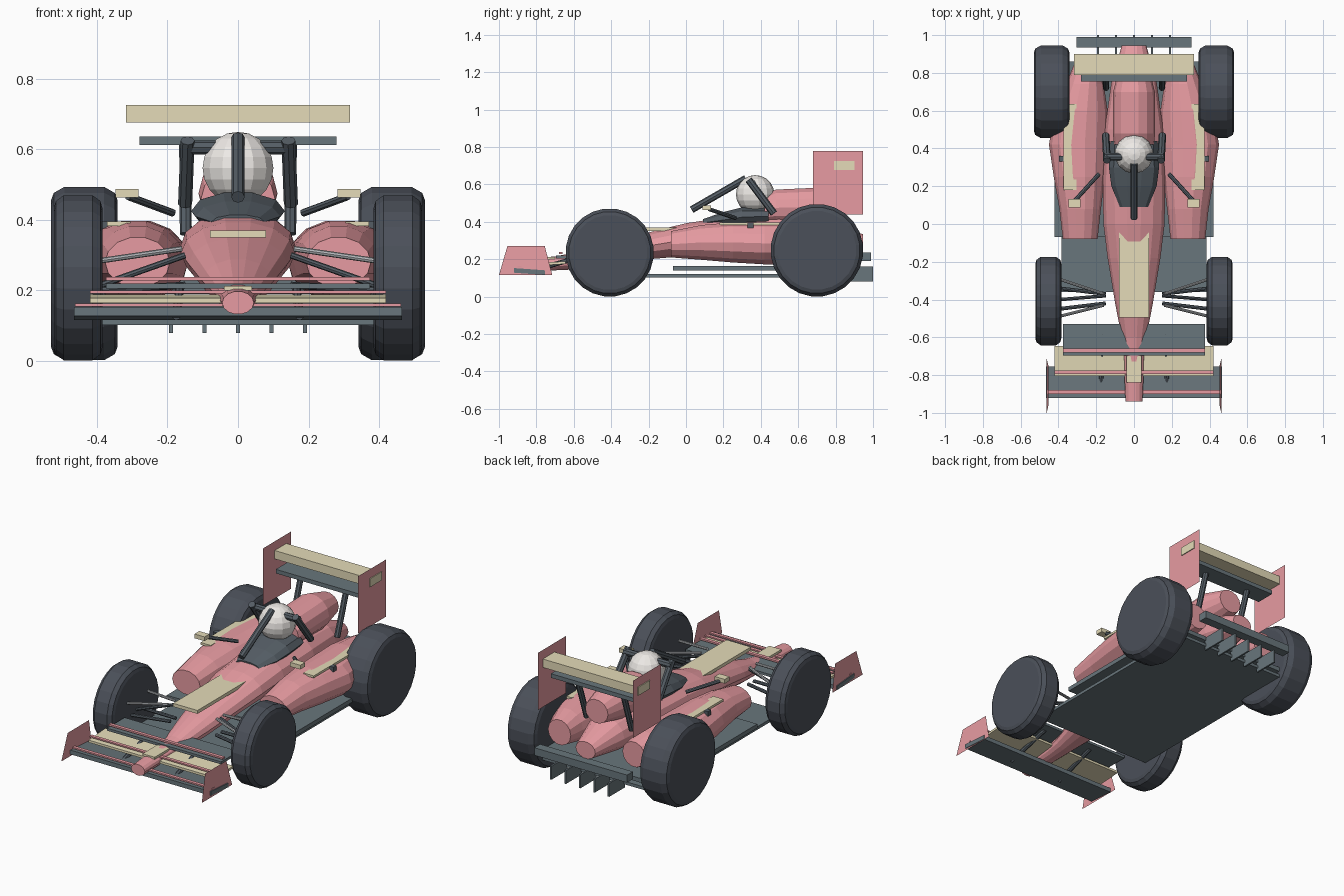
import bpy, bmesh, math
from mathutils import Vector

if "Cube" in bpy.data.objects:
    bpy.data.objects.remove(bpy.data.objects["Cube"])


def material(name, rgb):
    m = bpy.data.materials.new(name)
    m.diffuse_color = (*rgb, 1)
    m.use_nodes = True
    m.node_tree.nodes["Principled BSDF"].inputs["Base Color"].default_value = m.diffuse_color
    return m


RED = material("red_paint", (0.80, 0.33, 0.36))
CREAM = material("cream_paint", (0.78, 0.71, 0.48))
DARK = material("dark_carbon", (0.09, 0.11, 0.13))
FLOOR = material("floor_carbon", (0.14, 0.18, 0.20))
RUBBER = material("rubber", (0.07, 0.08, 0.10))
WHITE = material("helmet_white", (0.85, 0.82, 0.79))
STEEL = material("steel", (0.45, 0.47, 0.49))


def finish(name, bm, mat):
    bmesh.ops.recalc_face_normals(bm, faces=bm.faces)
    me = bpy.data.meshes.new(name)
    bm.to_mesh(me)
    bm.free()
    me.materials.append(mat)
    ob = bpy.data.objects.new(name, me)
    bpy.context.collection.objects.link(ob)
    return ob


def box(name, x, y, z, mat, tilt=0):
    """Box from (min, max) ranges; tilt raises the rear edge."""
    bm = bmesh.new()
    bmesh.ops.create_cube(bm, size=1)
    for v in bm.verts:
        t = v.co.y
        v.co = Vector([r[0] + (c + 0.5) * (r[1] - r[0]) for c, r in zip(v.co, (x, y, z))])
        v.co.z += t * tilt
    return finish(name, bm, mat)


def loft(name, sections, mat, x=None, sides=14):
    """Ellipse sections along y: (y, half width, centre z, half height[, centre x])."""
    bm = bmesh.new()
    rings = []
    for s in sections:
        cx = s[4] * x if x else 0
        rings.append([bm.verts.new((cx + s[1] * math.cos(a), s[0], s[2] + s[3] * math.sin(a)))
                      for a in (2 * math.pi * i / sides for i in range(sides))])
    for a, b in zip(rings, rings[1:]):
        for i in range(sides):
            j = (i + 1) % sides
            bm.faces.new((a[i], a[j], b[j], b[i]))
    bm.faces.new(rings[0])
    bm.faces.new(rings[-1])
    return finish(name, bm, mat)


def rod(name, p, q, r, mat, sides=8):
    p, q = Vector(p), Vector(q)
    bm = bmesh.new()
    bmesh.ops.create_cone(bm, cap_ends=True, segments=sides, radius1=r, radius2=r, depth=(q - p).length)
    ob = finish(name, bm, mat)
    ob.location = (p + q) / 2
    ob.rotation_euler = (q - p).to_track_quat('Z', 'Y').to_euler()
    return ob


def wheel(name, side, x0, x1, y, r):
    """Solid tyre turned around the x axis."""
    w, n = x1 - x0, 24
    prof = [(0, .85), (.04, .93), (.2, 1), (.8, 1), (.96, .93), (1, .85)]
    bm = bmesh.new()
    rings = [[bm.verts.new((side * (x0 + t * w), y + k * r * math.cos(a), r + k * r * math.sin(a)))
              for a in (2 * math.pi * (i + .5) / n for i in range(n))] for t, k in prof]
    for a, b in zip(rings, rings[1:]):
        for i in range(n):
            bm.faces.new((a[i], a[(i + 1) % n], b[(i + 1) % n], b[i]))
    bm.faces.new(rings[0])
    bm.faces.new(rings[-1])
    return finish(name, bm, RUBBER)


def plate(name, pts, mat):
    bm = bmesh.new()
    bm.faces.new([bm.verts.new(p) for p in pts])
    return finish(name, bm, mat)


# Main body with nose, and engine cover
loft("body", [(-.94, .045, .165, .033), (-.70, .055, .178, .038), (-.60, .065, .19, .046),
              (-.42, .10, .225, .065), (-.18, .14, .275, .075), (0, .162, .305, .09),
              (.2, .165, .32, .105), (.5, .155, .32, .115), (.75, .12, .31, .10),
              (.945, .065, .285, .05)], RED)
loft("engine_cover", [(.42, .105, .46, .085), (.48, .112, .475, .10), (.70, .11, .48, .105),
                      (.84, .075, .475, .07)], RED)
loft("cockpit_surround", [(.09, .075, .395, .02), (.20, .12, .41, .045), (.30, .133, .425, .055),
                          (.44, .125, .43, .05)], DARK, sides=10)
box("nose_panel", (-.08, .08), (-.495, 0), (.35, .37), CREAM)
box("nose_tip_panel", (-.04, .04), (-.84, -.70), (.20, .213), CREAM)

# Helmet
bm = bmesh.new()
bmesh.ops.create_uvsphere(bm, u_segments=14, v_segments=10, radius=.103)
for v in bm.verts:
    v.co += Vector((0, .37, .547))
finish("helmet", bm, WHITE)

# Halo centre and cross bar
rod("halo_pillar", (0, .03, .465), (0, .32, .632), .019, DARK)
rod("halo_crossbar", (-.155, .355, .605), (.155, .355, .605), .02, DARK)

# Floors and diffuser
box("lower_floor", (-.385, .385), (-.36, .86), (.102, .12), FLOOR)
box("upper_floor", (-.42, .42), (-.07, .86), (.14, .165), FLOOR)
box("rear_crash_beam", (-.305, .305), (.935, .99), (.19, .235), FLOOR)
for i in range(-2, 3):
    box("diffuser_fence", (i * .095 - .005, i * .095 + .005), (.85, 1), (.08, .16), FLOOR)

# Front wing elements, each with a red trim strip
box("front_wing_main", (-.465, .465), (-.92, -.755), (.122, .147), FLOOR, -.012)
box("front_wing_strip_low", (-.462, .462), (-.9, -.88), (.155, .163), RED)
box("front_wing_flap", (-.42, .42), (-.805, -.645), (.17, .184), CREAM, .01)
box("front_wing_strip_mid", (-.42, .42), (-.795, -.775), (.192, .2), RED)
box("front_wing_upper_flap", (-.375, .375), (-.695, -.53), (.205, .22), FLOOR)
box("front_wing_strip_top", (-.375, .375), (-.68, -.66), (.228, .238), RED)

# Rear wing
box("rear_wing_main", (-.317, .317), (.79, .9), (.676, .726), CREAM)
box("rear_wing_lower", (-.28, .28), (.755, .87), (.612, .636), FLOOR)

# Mirrored parts
for s, tag in ((-1, "left"), (1, "right")):
    def xr(a, b):
        return tuple(sorted((s * a, s * b)))
    wheel(f"front_wheel_{tag}", s, .385, .522, -.408, .236)
    wheel(f"rear_wheel_{tag}", s, .342, .53, .70, .248)
    loft(f"sidepod_{tag}", [(-.08, .092, .28, .072, .285), (.08, .11, .29, .095, .285),
                            (.25, .135, .29, .11, .29), (.42, .155, .285, .115, .295),
                            (.60, .14, .285, .115, .28), (.74, .10, .285, .10, .26),
                            (.84, .075, .285, .075, .245)], RED, x=s)
    box(f"sidepod_panel_{tag}", xr(.305, .372), (.18, .635), (.383, .396), CREAM)
    box(f"sidepod_fin_{tag}", xr(.37, .397), (.33, .36), (.368, .396), DARK)

    # Mirror
    box(f"mirror_{tag}", xr(.282, .348), (.088, .133), (.463, .488), CREAM)
    rod(f"mirror_stalk_{tag}", (s * .185, .265, .42), (s * .312, .125, .467), .011, DARK)

    # Halo leg
    rod(f"halo_leg_{tag}", (s * .143, .335, .625), (s * .15, .47, .445), .02, DARK)

    # Wing endplates and supports
    plate(f"front_endplate_{tag}", [(s * .462, -1, .115), (s * .462, -.715, .115),
                                    (s * .452, -.755, .27), (s * .452, -.955, .27)], RED)
    plate(f"rear_endplate_{tag}", [(s * .312, .68, .44), (s * .312, .945, .44),
                                   (s * .312, .945, .78), (s * .312, .68, .78)], RED)
    rod(f"rear_wing_pylon_{tag}", (s * .15, .81, .625), (s * .148, .72, .36), .017, DARK)
    rod(f"front_wing_support_{tag}", (s * .175, -.86, .128), (s * .165, -.58, .208), .013, DARK)

    # Front suspension arms
    rod(f"upper_arm_front_{tag}", (s * .16, -.43, .318), (s * .40, -.49, .283), .008, STEEL)
    rod(f"upper_arm_rear_{tag}", (s * .16, -.37, .318), (s * .40, -.29, .283), .008, STEEL)
    rod(f"lower_arm_front_{tag}", (s * .15, -.42, .215), (s * .40, -.45, .20), .010, DARK)
    rod(f"lower_arm_rear_{tag}", (s * .15, -.37, .215), (s * .40, -.34, .20), .010, DARK)
    rod(f"push_rod_{tag}", (s * .15, -.38, .30), (s * .39, -.40, .215), .009, DARK)
